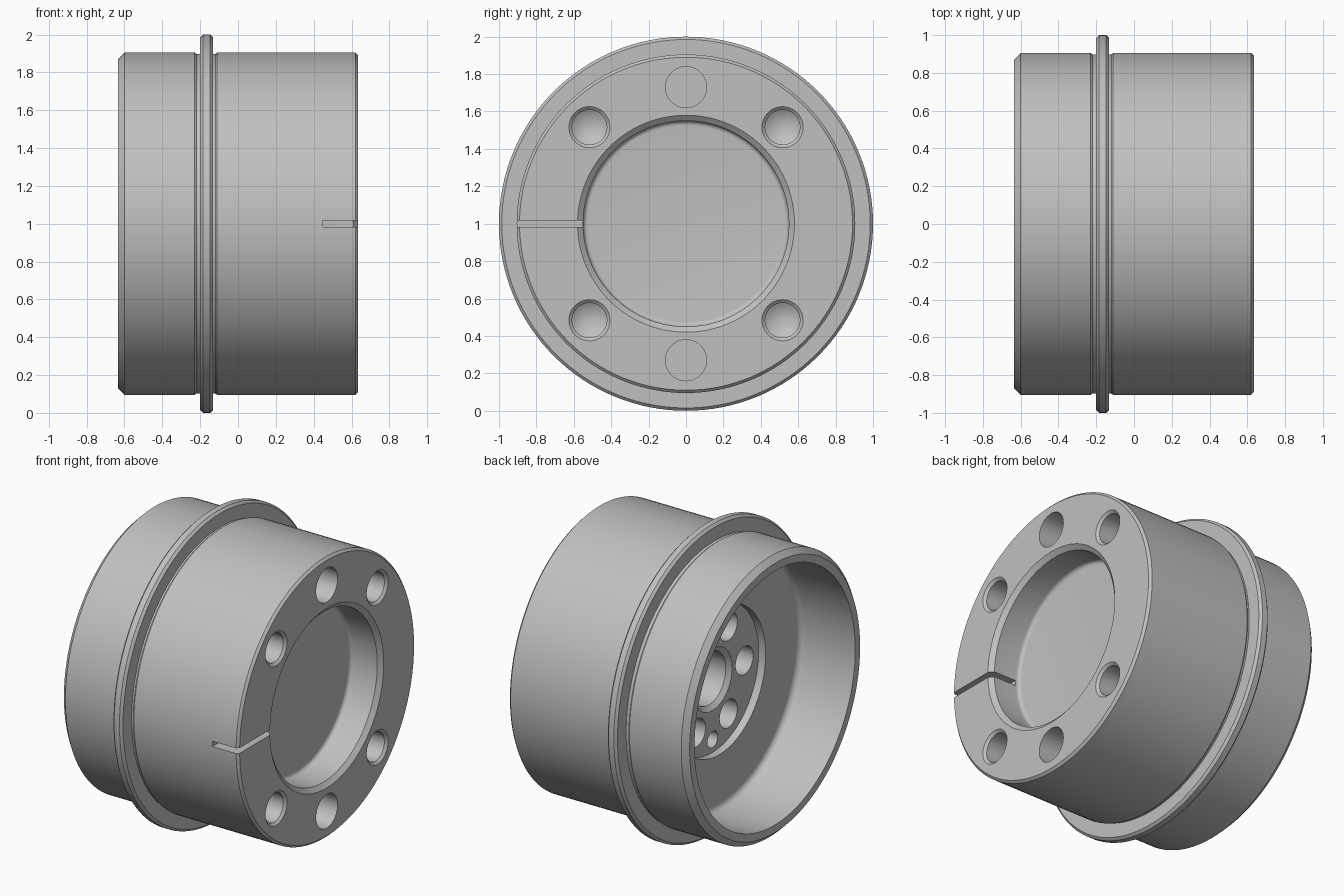
import bpy, bmesh
from math import sin, cos, pi, radians
from mathutils import Matrix, Vector

cube = bpy.data.objects.get("Cube")
if cube:
    bpy.data.objects.remove(cube, do_unlink=True)

steel = bpy.data.materials.new("machined grey")
steel.use_nodes = True
grey = (0.53, 0.53, 0.53, 1)
steel.diffuse_color = grey
steel.node_tree.nodes["Principled BSDF"].inputs["Base Color"].default_value = grey


def lathe(bm, profile, y=0, z=0, steps=128):
    """Spin (x, radius) points about an axis along x that passes through y, z."""
    verts = [bm.verts.new((x, y, z + r)) for x, r in profile]
    edges = [bm.edges.new(pair) for pair in zip(verts, verts[1:])]
    bmesh.ops.spin(bm, geom=verts + edges, cent=(0, y, z), axis=(1, 0, 0),
                   angle=2 * pi, steps=steps, use_merge=True)
    bmesh.ops.remove_doubles(bm, verts=bm.verts, dist=1e-5)


def fillet(x, r, size, side):
    """Rounded corner from a bore wall to its floor; side is +1 when the floor is towards +x."""
    return [(x - side * size * (1 - sin(a)), r - size * (1 - cos(a)))
            for a in [i * pi / 12 for i in range(7)]]


def finish(bm, name):
    bmesh.ops.recalc_face_normals(bm, faces=bm.faces)
    mesh = bpy.data.meshes.new(name)
    bm.to_mesh(mesh)
    bm.free()
    mesh.materials.append(steel)
    obj = bpy.data.objects.new(name, mesh)
    bpy.context.collection.objects.link(obj)
    return obj


# Hub body: rear cavity, outer wall with flange, front recess
cavity = [(-0.19, 0), (-0.19, 0.47), (-0.24, 0.47)]
cavity += fillet(-0.24, 0.82, 0.04, 1)[::-1]
outside = [(-0.635, 0.82), (-0.635, 0.87), (-0.6, 0.905),
           (-0.23, 0.905), (-0.22, 0.897), (-0.2, 0.897),
           (-0.2, 0.985), (-0.185, 1), (-0.147, 1), (-0.132, 0.985),
           (-0.132, 0.897), (-0.12, 0.897), (-0.11, 0.905),
           (0.62, 0.905), (0.635, 0.89), (0.635, 0.58), (0.61, 0.55)]
recess = fillet(0.42, 0.55, 0.025, -1) + [(0.42, 0)]
bm = bmesh.new()
lathe(bm, cavity + outside + recess)
hub = finish(bm, "hub_body")

# Hole cutters
bm = bmesh.new()


def ring(profile, radius, angles):
    for angle in angles:
        a = radians(angle)
        lathe(bm, profile, radius * cos(a), radius * sin(a), 40)


tapped = [(0.7, 0), (0.7, 0.11), (0.635, 0.11), (0.62, 0.093), (0.36, 0.093), (0.3, 0)]
flat_bottom = [(0.7, 0), (0.7, 0.11), (0.36, 0.11), (0.36, 0)]
bolt = [(-0.23, 0), (-0.23, 0.09), (0.1, 0.09), (0.1, 0)]
dowel = [(-0.23, 0), (-0.23, 0.052), (0.05, 0.052), (0.05, 0)]
bore = [(-0.23, 0), (-0.23, 0.2), (-0.19, 0.2), (-0.165, 0.17), (0.15, 0.17), (0.15, 0)]
ring(tapped, 0.73, range(45, 360, 90))
ring(flat_bottom, 0.73, (90, 270))
ring(bolt, 0.325, range(0, 360, 60))
ring(dowel, 0.386, (90, 270))
ring(bore, 0, (0,))

# Radial slot cutter
bmesh.ops.create_cube(bm, size=1, matrix=Matrix.LocRotScale(
    Vector((0.55, -0.75, 0)), None, Vector((0.2, 0.42, 0.034))))
cutter = finish(bm, "hole_cutter")
cutter.hide_render = True

cut = hub.modifiers.new("holes", "BOOLEAN")
cut.operation = "DIFFERENCE"
cut.solver = "EXACT"
cut.object = cutter
bpy.ops.object.select_all(action="DESELECT")
bpy.context.view_layer.objects.active = hub
hub.select_set(True)
bpy.ops.object.modifier_apply(modifier=cut.name)
bpy.data.objects.remove(cutter, do_unlink=True)

bpy.ops.object.shade_smooth_by_angle(angle=radians(25))
hub.location.z = 1
